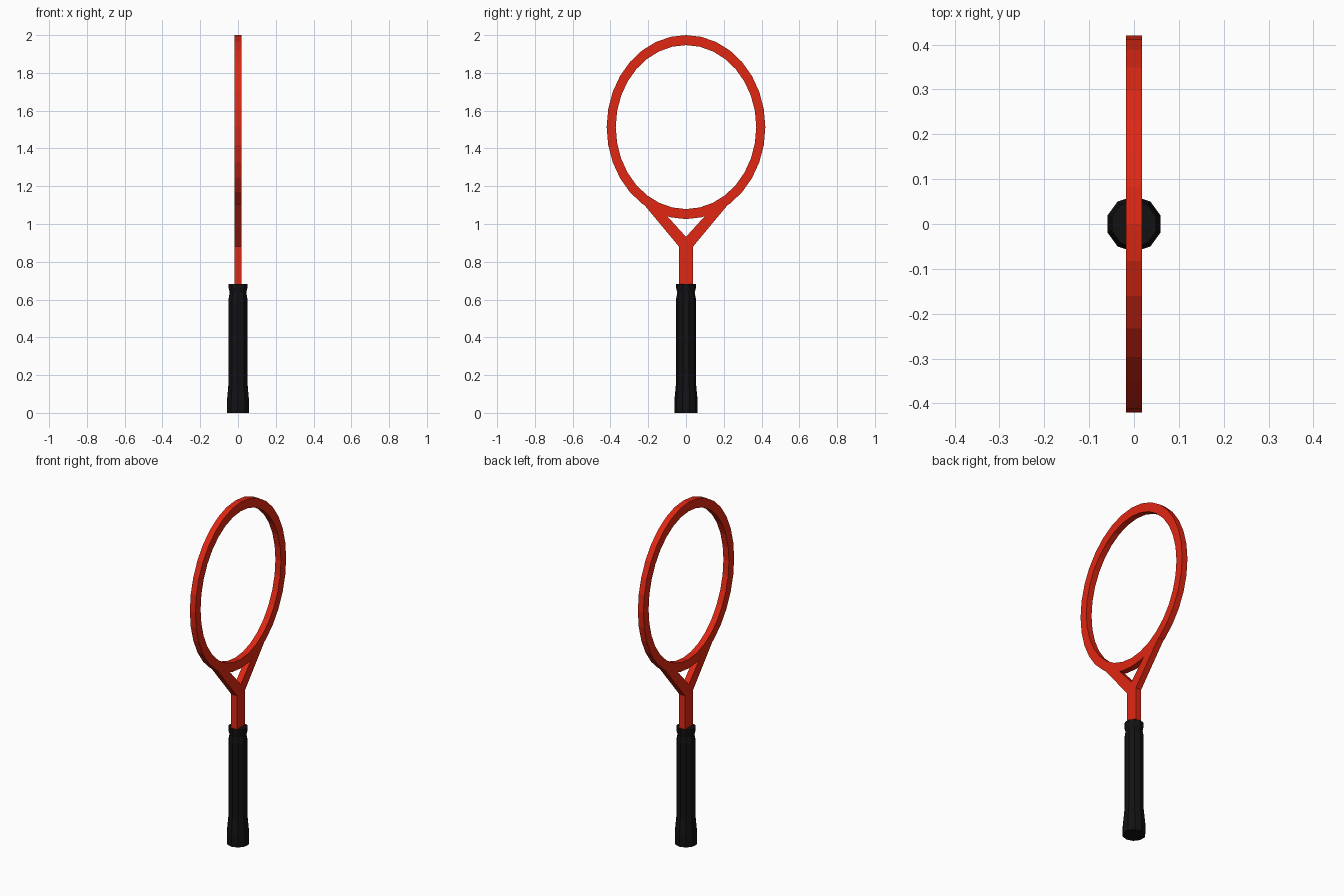
import bpy, bmesh
from math import sin, cos, pi

if "Cube" in bpy.data.objects:
    bpy.data.objects.remove(bpy.data.objects["Cube"])


def material(name, rgb):
    m = bpy.data.materials.new(name)
    m.diffuse_color = (*rgb, 1)
    m.use_nodes = True
    m.node_tree.nodes["Principled BSDF"].inputs["Base Color"].default_value = m.diffuse_color
    return m


def finish(bm, name, mat):
    bmesh.ops.recalc_face_normals(bm, faces=bm.faces[:])
    mesh = bpy.data.meshes.new(name)
    bm.to_mesh(mesh)
    bm.free()
    mesh.materials.append(mat)
    obj = bpy.data.objects.new(name, mesh)
    bpy.context.collection.objects.link(obj)
    return obj


def skin(bm, loops, closed):
    """Join successive vertex loops with quads."""
    count = len(loops)
    for i in range(count if closed else count - 1):
        a, b = loops[i], loops[(i + 1) % count]
        n = len(a)
        for j in range(n):
            k = (j + 1) % n
            bm.faces.new((a[j], a[k], b[k], b[j]))


red = material("red_frame", (0.75, 0.02, 0.006))
black = material("black_grip", (0.006, 0.006, 0.007))
T = 0.018  # half thickness of the frame

# Oval head: rectangular section swept round an ellipse
SEG = 32
CZ = 1.513
bm = bmesh.new()
section = [(0.42, 0.487, T), (0.42, 0.487, -T), (0.372, 0.434, -T), (0.372, 0.434, T)]
loops = [[bm.verts.new((x, ry * sin(2 * pi * i / SEG), CZ + rz * cos(2 * pi * i / SEG)))
          for ry, rz, x in section] for i in range(SEG)]
skin(bm, loops, True)
finish(bm, "head_hoop", red)

# Shaft and forked throat: one flat Y outline given thickness
half = [(0.037, 0.67), (0.037, 0.88), (0.23, 1.112), (0.165, 1.078), (0.10, 1.042)]
outline = half + [(0, 0.932)] + [(-y, z) for y, z in reversed(half)]
bm = bmesh.new()
face = bm.faces.new([bm.verts.new((-T, y, z)) for y, z in outline])
ext = bmesh.ops.extrude_face_region(bm, geom=[face], use_keep_orig=True)
moved = [g for g in ext["geom"] if isinstance(g, bmesh.types.BMVert)]
bmesh.ops.translate(bm, verts=moved, vec=(2 * T, 0, 0))
finish(bm, "shaft_and_throat", red)

# Grip: ten-sided handle with flared butt and collar
SIDES = 10
profile = [(0.062, 0), (0.062, 0.06), (0.052, 0.165), (0.052, 0.605),
           (0.046, 0.638), (0.052, 0.66), (0.052, 0.682)]
bm = bmesh.new()
loops = [[bm.verts.new((r * sin(2 * pi * i / SIDES), r * cos(2 * pi * i / SIDES), z))
          for i in range(SIDES)] for r, z in profile]
skin(bm, loops, False)
bm.faces.new(loops[0])
bm.faces.new(loops[-1])
finish(bm, "grip", black)
